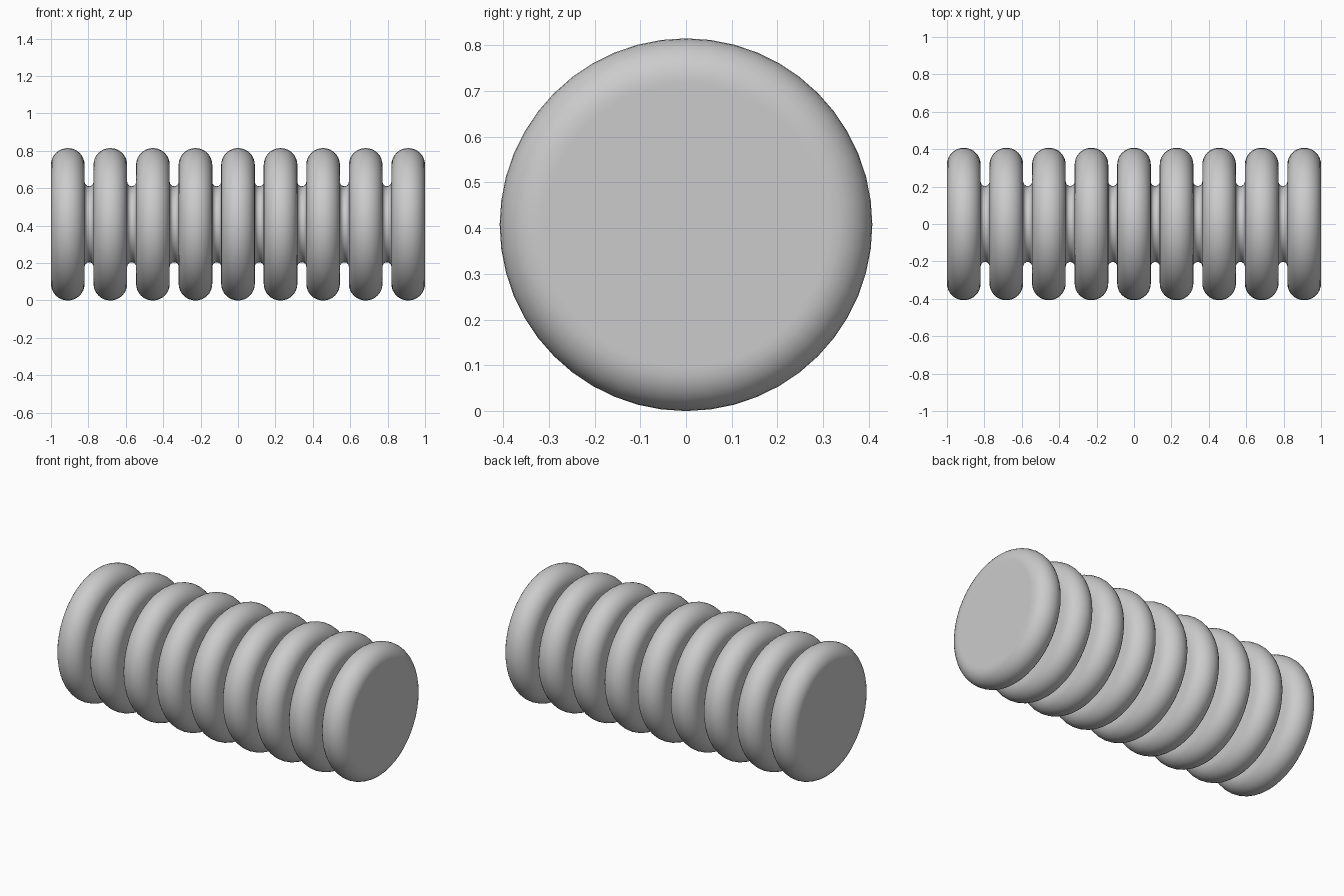
import bpy, bmesh, math

cube = bpy.data.objects.get("Cube")
if cube:
    bpy.data.objects.remove(cube)

RIDGES = 9
WIDTH = 0.18                                   # thickness of one ridge
GAP = (2 - RIDGES * WIDTH) / (RIDGES - 1)      # space between ridges
OUTER, INNER = 0.4075, 0.203
SEGMENTS = 48


def arc(cx, cr, radius, sign, steps):
    """Half circle in (x, r), bulging outward (+1) or inward (-1)."""
    return [(cx - radius * math.cos(math.pi * i / steps),
             cr + sign * radius * math.sin(math.pi * i / steps))
            for i in range(steps + 1)]


# Profile along the axis: rounded ridges joined by rounded grooves
rim = WIDTH / 2
groove = GAP / 2
profile = [(-1, OUTER - rim - 0.01)]
for n in range(RIDGES):
    centre = -1 + rim + n * (WIDTH + GAP)
    profile += arc(centre, OUTER - rim, rim, 1, 16)
    if n < RIDGES - 1:
        profile += arc(centre + rim + groove, INNER + groove, groove, -1, 8)
profile.append((1, OUTER - rim - 0.01))

# Revolve the profile around the x axis and close both flat ends
bm = bmesh.new()
angles = [2 * math.pi * k / SEGMENTS for k in range(SEGMENTS)]
rings = [[bm.verts.new((x, r * math.cos(a), OUTER + r * math.sin(a))) for a in angles]
         for x, r in profile]
for a, b in zip(rings, rings[1:]):
    for k in range(SEGMENTS):
        j = (k + 1) % SEGMENTS
        bm.faces.new((a[k], a[j], b[j], b[k]))
bm.faces.new(rings[0])
bm.faces.new(rings[-1])
bmesh.ops.recalc_face_normals(bm, faces=bm.faces)
for face in bm.faces:
    face.smooth = True
mesh = bpy.data.meshes.new("ribbed_bellows")
bm.to_mesh(mesh)
bm.free()
bellows = bpy.data.objects.new("ribbed_bellows", mesh)
bpy.context.collection.objects.link(bellows)

# Plain grey material
grey = bpy.data.materials.new("light_grey")
grey.use_nodes = True
colour = (0.6, 0.6, 0.6, 1)
grey.diffuse_color = colour
grey.node_tree.nodes["Principled BSDF"].inputs["Base Color"].default_value = colour
mesh.materials.append(grey)
